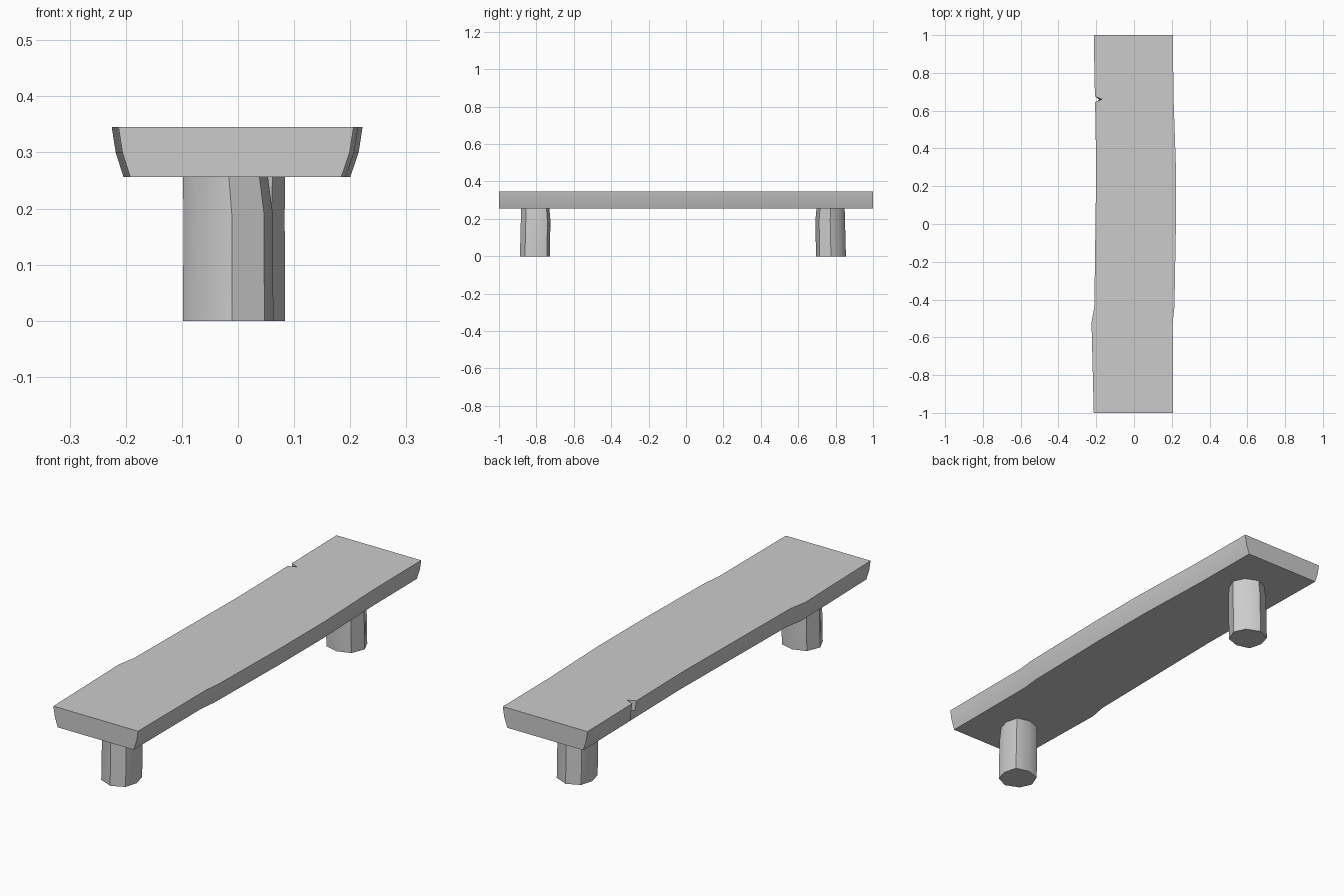
import bpy, math

if "Cube" in bpy.data.objects:
    bpy.data.objects.remove(bpy.data.objects["Cube"])


def make_object(name, verts, faces, angle):
    mesh = bpy.data.meshes.new(name)
    mesh.from_pydata(verts, [], faces)
    mesh.update()
    ob = bpy.data.objects.new(name, mesh)
    bpy.context.collection.objects.link(ob)
    bpy.ops.object.select_all(action='DESELECT')
    ob.select_set(True)
    bpy.context.view_layer.objects.active = ob
    bpy.ops.object.shade_smooth_by_angle(angle=math.radians(angle))
    return ob


def loft(name, rings, angle):
    # Join equal closed rings, capping both ends
    n = len(rings[0])
    verts = [p for ring in rings for p in ring]
    faces = [tuple(reversed(range(n))), tuple(range(len(verts) - n, len(verts)))]
    for r in range(len(rings) - 1):
        for i in range(n):
            j = (i + 1) % n
            faces.append((r * n + i, r * n + j, (r + 1) * n + j, (r + 1) * n + i))
    return make_object(name, verts, faces, angle)


# Seat plank: natural-edged slab, stations are (y, left x, right x, notch depth)
stations = [
    (-1.0, -0.213, 0.206, 0), (-0.52, -0.225, 0.205, 0),
    (-0.44, -0.210, 0.214, 0), (0.0, -0.204, 0.222, 0),
    (0.3, -0.200, 0.222, 0), (0.645, -0.206, 0.210, 0),
    (0.66, -0.207, 0.2095, 0.038), (0.675, -0.207, 0.209, 0),
    (1.0, -0.213, 0.206, 0)]
rings = []
for y, xl, xr, notch in stations:
    rings.append([
        (xl + notch, y, 0.345), (xr, y, 0.345), (xr - 0.007, y, 0.30),
        (xr - 0.022, y, 0.256), (xl + 0.021, y, 0.256),
        (xl + 0.007 + notch * 0.4, y, 0.30)])
loft("seat_plank", rings, 30)

# Legs: slightly uneven eight-sided logs, the back one turned half round
section = [(0.080, 0.003), (0.064, 0.064), (0.003, 0.080), (-0.057, 0.060),
           (-0.081, 0.0), (-0.056, -0.054), (0.006, -0.080), (0.064, -0.053)]
levels = [(0.0, 1.0, 0.0, 0.0), (0.19, 0.99, 0.0, 0.004), (0.257, 0.94, -0.005, 0.002)]
for name, cx, cy, s in (("front_leg", -0.017, -0.808, 1), ("back_leg", 0.003, 0.775, -1)):
    rings = [[(cx + s * (x * k + dx), cy + s * (y * k + dy), z) for x, y in section]
             for z, k, dx, dy in levels]
    loft(name, rings, 45)
